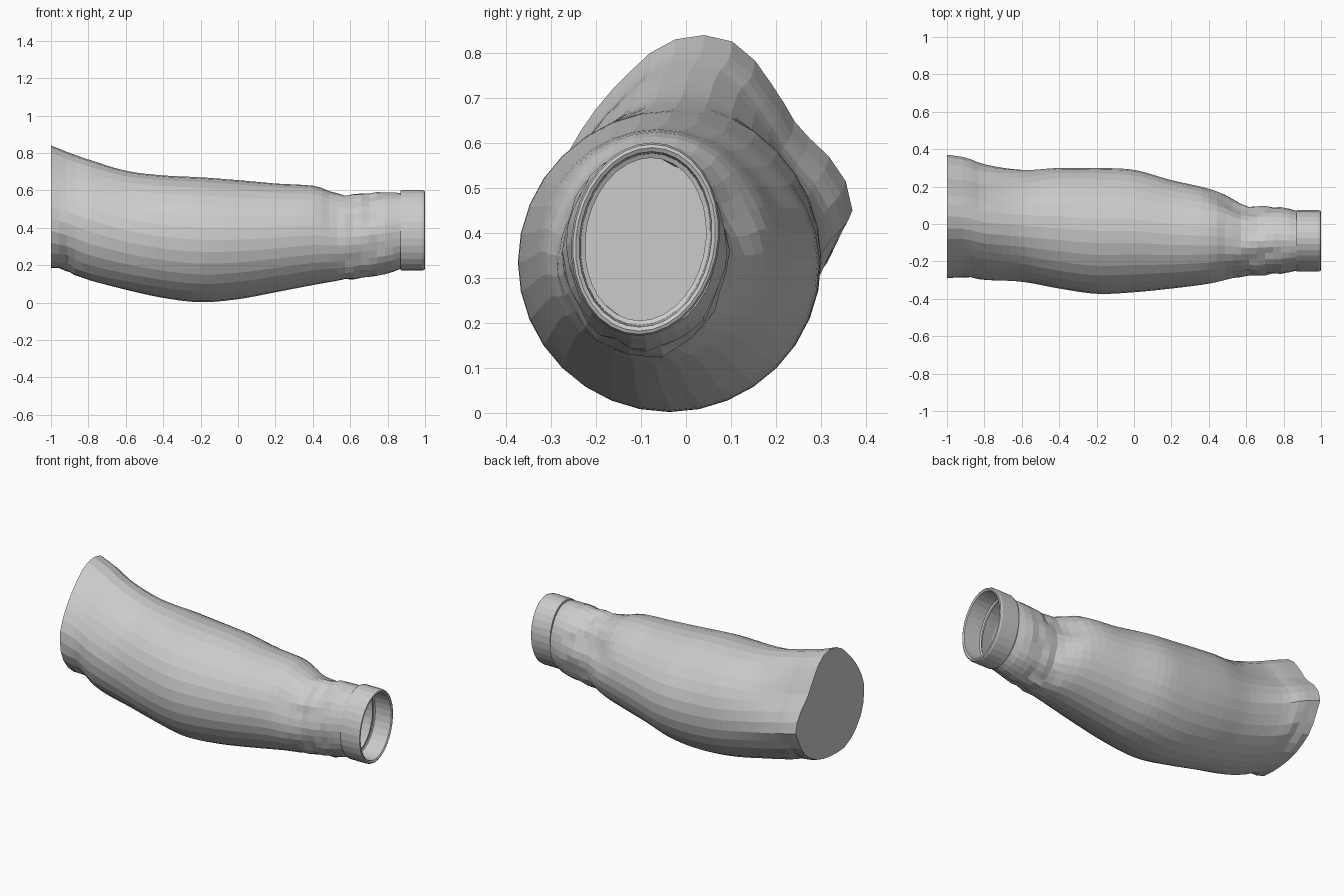
import bpy
import bmesh
import math
import random

random.seed(4)
SIDES = 32
ROWS = 44
ANGLES = [math.tau * i / SIDES for i in range(SIDES)]

default_cube = bpy.data.objects.get("Cube")
if default_cube:
    bpy.data.objects.remove(default_cube, do_unlink=True)

cloth = bpy.data.materials.new("grey cloth")
cloth.use_nodes = True
cloth.diffuse_color = (0.6, 0.6, 0.6, 1)
cloth.node_tree.nodes["Principled BSDF"].inputs["Base Color"].default_value = (0.6, 0.6, 0.6, 1)

# Sleeve outline stations: x, back y, front y, top z, bottom z
STATIONS = [
    (-1, .37, -.29, .84, .19),
    (-.9, .355, -.285, .8, .165),
    (-.8, .32, -.3, .765, .125),
    (-.6, .293, -.31, .705, .07),
    (-.4, .3, -.345, .68, .025),
    (-.2, .3, -.373, .67, .002),
    (0, .29, -.365, .655, .018),
    (.2, .235, -.345, .637, .055),
    (.42, .185, -.317, .622, .097),
    (.5, .155, -.3, .592, .11),
    (.6, .1, -.28, .575, .125),
    (.8, .088, -.262, .59, .155),
    (.87, .07, -.25, .585, .18),
]

# Shoulder-end shape: radius relative to an ellipse, one value per side
SHOULDER = [.955, .86, .77, .735, .76, .81, .895, .975,
            1, .99, .95, .9, .88, .88, .9, .94,
            .99, 1.02, 1.055, 1.08, 1.09, 1.1, 1.09, 1.04,
            1.01, 1, 1, 1, 1.01, 1, .99, 1.02]


def smooth(t):
    t = min(max(t, 0), 1)
    return t * t * (3 - 2 * t)


def bump(x, centre, width):
    return math.exp(-((x - centre) / width) ** 2)


def slope(i, k):
    a, b = STATIONS[max(i - 1, 0)], STATIONS[min(i + 1, len(STATIONS) - 1)]
    return (b[k] - a[k]) / (b[0] - a[0])


def outline(x):
    """Smoothly interpolated back, front, top and bottom at x."""
    i = max(j for j in range(len(STATIONS) - 1) if STATIONS[j][0] <= x)
    p, q = STATIONS[i], STATIONS[i + 1]
    h = q[0] - p[0]
    t = (x - p[0]) / h
    s = smooth(t)
    return [p[k] * (1 - s) + q[k] * s
            + h * t * (1 - t) * ((1 - t) * slope(i, k) - t * slope(i + 1, k))
            for k in range(1, 5)]


def folds(x, angle):
    """Creases gathered at the wrist and under the shoulder, with side dents."""
    wrist = bump(x, .67, .12)
    shoulder = bump(x, -.93, .06) * max(0, -math.sin(angle + .3))
    crease = math.sin(3 * angle + 34 * x) * math.sin(5 * angle - 21 * x)
    jitter = random.uniform(-1, 1)
    dents = bump(x, .52, .1) * (.14 * bump(angle, .45, .35) + .07 * bump(angle, 2.7, .35))
    flat_back = .04 * bump(x, .05, .35) * bump(angle, .75, .45)
    return (wrist * (.045 * crease + .025 * jitter - .01)
            + shoulder * (.04 * math.sin(40 * x + 4 * angle) + .03 * jitter - .03)
            - dents - flat_back)


def sleeve_ring(x):
    back, front, top, bottom = outline(x)
    blend = smooth((-.35 - x) / .62)
    ring = []
    for angle, shape in zip(ANGLES, SHOULDER):
        r = 1 + blend * (shape - 1)
        if x > -1:
            r += folds(x, angle)
        ring.append((x, (back + front) / 2 + r * math.cos(angle) * (back - front) / 2,
                     (top + bottom) / 2 + r * math.sin(angle) * (top - bottom) / 2))
    return ring


def oval_ring(x, half_y, half_z):
    """Cuff section, leaning slightly towards the back at the top."""
    return [(x, -.09 + half_y * math.cos(a) + .07 * half_z * math.sin(a),
             .386 + half_z * math.sin(a)) for a in ANGLES]


def loft(name, rings, cap_start=False):
    bm = bmesh.new()
    loops = [[bm.verts.new(co) for co in ring] for ring in rings]
    for a, b in zip(loops, loops[1:]):
        for i in range(SIDES):
            j = (i + 1) % SIDES
            bm.faces.new((a[i], a[j], b[j], b[i]))
    if cap_start:
        bm.faces.new(list(reversed(loops[0])))
    mesh = bpy.data.meshes.new(name)
    bm.to_mesh(mesh)
    bm.free()
    mesh.materials.append(cloth)
    obj = bpy.data.objects.new(name, mesh)
    bpy.context.collection.objects.link(obj)


# Hollow arm sleeve, closed flat at the shoulder and open at the wrist
start, end = STATIONS[0][0], STATIONS[-1][0]
loft("sleeve", [sleeve_ring(start + (end - start) * i / ROWS) for i in range(ROWS + 1)],
     cap_start=True)

# Wrist cuff: outer band, rounded rim, inner wall and inner ledge
loft("cuff", [oval_ring(*section) for section in (
    (.868, .15, .198), (.868, .162, .212), (.875, .165, .215),
    (.985, .165, .215), (.997, .161, .211), (1, .155, .204),
    (.995, .147, .195), (.89, .144, .191), (.885, .134, .181))])
